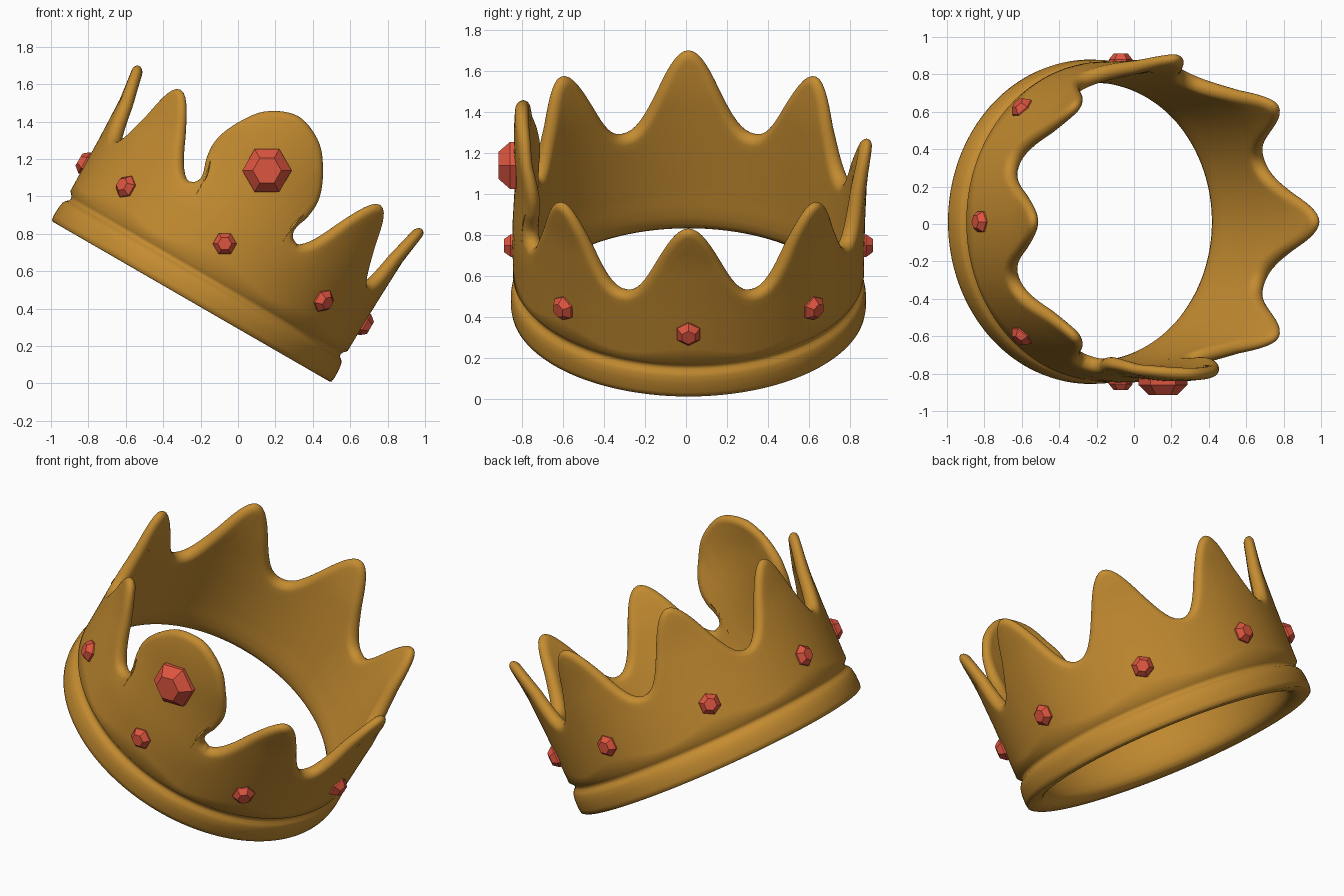
import bpy, bmesh, math
from mathutils import Matrix, Vector

if "Cube" in bpy.data.objects:
    bpy.data.objects.remove(bpy.data.objects["Cube"])


def material(name, rgb):
    m = bpy.data.materials.new(name)
    m.diffuse_color = (*rgb, 1)
    m.use_nodes = True
    m.node_tree.nodes["Principled BSDF"].inputs["Base Color"].default_value = m.diffuse_color
    return m


gold = material("gold", (0.55, 0.26, 0.03))
red = material("red_gem", (0.72, 0.09, 0.05))

# whole crown is tipped 30 degrees toward +x
TILT = Matrix.Translation((-0.25, 0.012, 0.437)) @ Matrix.Rotation(math.radians(30), 4, 'Y')
R, RIM = 0.86, 0.04


def interp(table, x):
    for (a, p), (b, q) in zip(table, table[1:]):
        if x <= b:
            t = max(0, (x - a) / (b - a))
            return p + (q - p) * t
    return table[-1][1]


def lean(th, w):
    # the big front lobe stands more upright than the flared points
    a = abs((th + math.pi) % (2 * math.pi) - math.pi)
    k = max(0, min(1, (math.radians(34) - a) / math.radians(14)))
    return 0.09 * k * k * (3 - 2 * k) * max(0, w - 0.45)


def outer(th, w):
    return interp([(0.2, 0.856), (0.5, 0.862), (0.75, 0.872), (0.95, 0.9), (1.2, 0.91)], w) - lean(th, w)


def inner(th, w):
    return interp([(0.2, 0.75), (0.5, 0.775), (0.75, 0.8), (0.95, 0.84), (1.2, 0.84)], w) - lean(th, w)


def catmull(p, q, r, s, t):
    return [0.5 * (2 * b + (c - a) * t + (2 * a - 5 * b + 4 * c - d) * t * t
                   + (3 * b - a - 3 * c + d) * t ** 3) for a, b, c, d in zip(p, q, r, s)]


# top outline: (angle at top, height, angle at base), right half of the front lobe
lobe = [(0, 1.145, 0), (7.1, 1.118, 3.5), (13.6, 1.055, 7), (18.7, 0.95, 10), (21.8, 0.86, 12.5),
        (23.0, 0.78, 14.5), (22.4, 0.70, 16), (20.9, 0.64, 17.5), (20.5, 0.60, 19),
        (21.6, 0.567, 21), (24, 0.552, 23.5)]
mirror = [(-a, h, -b) for a, h, b in lobe[:0:-1]]
keys = mirror + lobe
outline = []
for i in range(len(keys) - 1):
    p, s = keys[max(0, i - 1)], keys[min(len(keys) - 1, i + 2)]
    outline += [catmull(p, keys[i], keys[i + 1], s, k / 4) for k in range(4)]
# seven regular points around the rest
for k in range(209):
    a = 24 + 312 * k / 208
    h = 0.545 + 0.408 * ((1 + math.cos(math.radians(8 * a))) / 2) ** 1.15
    outline.append([a, h, 23.5 + 313 * k / 208 if k < 0 else a + 0.5 * (1 if k == 0 else 0) * -1])
outline.pop()
outline = [(math.radians(a) * R, h, math.radians(b)) for a, h, b in outline]

# crown body: one closed section swept round, following the outline
band = [(0.836, 0.168), (0.832, 0.155), (0.836, 0.142), (0.85, 0.132), (0.86, 0.115), (0.866, 0.08),
        (0.867, 0.03), (0.863, 0.006), (0.853, 0.0), (0.80, 0.0), (0.775, 0.008), (0.755, 0.025),
        (0.745, 0.05), (0.742, 0.09), (0.745, 0.15)]
bm = bmesh.new()
columns = []
n = len(outline)
N = 9
for i, (x, h, base) in enumerate(outline):
    x0, h0, _ = outline[i - 1]
    x1, h1, _ = outline[(i + 1) % n]
    if i == 0:
        x0 -= 2 * math.pi * R
    if i == n - 1:
        x1 += 2 * math.pi * R
    t = Vector((x1 - x0, h1 - h0)).normalized()
    nx, nw = t.y, -t.x

    def edge(d):
        return (x + nx * d) / R, h + nw * d

    pts = []
    te, we = edge(RIM)
    wall = []
    for k in range(N + 1):
        s = k / N
        wall.append((base + (te - base) * s * s, 0.19 + (we - 0.19) * s))
    pts += [(th, w, outer(th, w)) for th, w in wall]
    # rounded rim
    steps = 5
    for k in range(1, 2 * steps):
        a = math.pi * k / (2 * steps)
        th, w = edge(RIM * (1 - math.sin(a)))
        o, q = outer(th, w), inner(th, w)
        pts.append((th, w, (o + q) / 2 + (o - q) / 2 * math.cos(a)))
    pts += [(th, w, inner(th, w)) for th, w in reversed(wall)]
    pts += [(base, w, r) for r, w in reversed(band)]
    columns.append([bm.verts.new((r * math.sin(th), -r * math.cos(th), w)) for th, w, r in pts])
m = len(columns[0])
for i in range(n):
    a, b = columns[i], columns[(i + 1) % n]
    for j in range(m):
        k = (j + 1) % m
        bm.faces.new((a[j], b[j], b[k], a[k])).smooth = True
bmesh.ops.recalc_face_normals(bm, faces=bm.faces)


def finish(name, bm, mat, matrix):
    me = bpy.data.meshes.new(name)
    bm.to_mesh(me)
    bm.free()
    me.materials.append(mat)
    ob = bpy.data.objects.new(name, me)
    bpy.context.collection.objects.link(ob)
    ob.matrix_world = matrix
    return ob


finish("crown_body", bm, gold, TILT)


# faceted six-sided gems, corner pointing up
def gem(name, deg, w, size, r_out, depth):
    g = bmesh.new()
    rings = [(size * 0.8, r_out - depth - 0.03), (size, r_out - depth), (size, r_out - depth * 0.65),
             (size * 0.58, r_out)]
    loops = [[g.verts.new((s * math.sin(k * math.pi / 3), -r, w + s * math.cos(k * math.pi / 3)))
              for k in range(6)] for s, r in rings]
    for a, b in zip(loops, loops[1:]):
        for k in range(6):
            g.faces.new((a[k], a[(k + 1) % 6], b[(k + 1) % 6], b[k]))
    g.faces.new(loops[0])
    g.faces.new(loops[-1])
    bmesh.ops.recalc_face_normals(g, faces=g.faces)
    finish(name, g, red, TILT @ Matrix.Rotation(math.radians(deg), 4, 'Z'))


for k in range(8):
    gem("small_gem_%d" % k, 45 * k, 0.358, 0.064, 0.9, 0.05)
gem("large_gem", 0, 0.81, 0.132, 0.927, 0.085)
